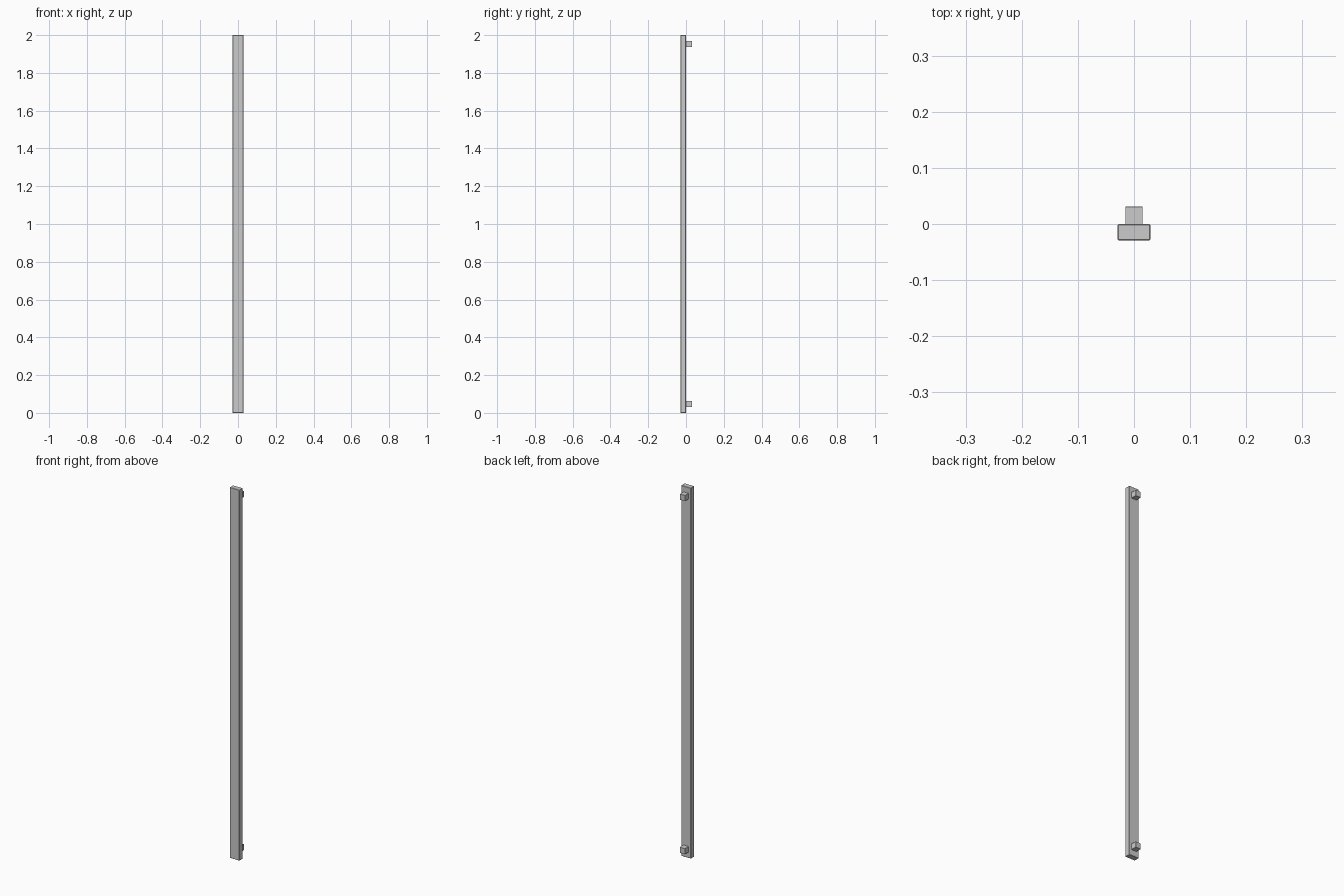
import bpy

if "Cube" in bpy.data.objects:
    bpy.data.objects.remove(bpy.data.objects["Cube"])


def box(name, lo, hi, bevel):
    """Axis-aligned box between two corners with slightly eased edges."""
    centre = [(a + b) / 2 for a, b in zip(lo, hi)]
    bpy.ops.mesh.primitive_cube_add(size=1, location=centre)
    ob = bpy.context.object
    ob.name = name
    ob.scale = [b - a for a, b in zip(lo, hi)]
    bpy.ops.object.transform_apply(location=False, rotation=False, scale=True)
    mod = ob.modifiers.new("eased_edges", "BEVEL")
    mod.width = bevel
    mod.segments = 1
    return ob


# Long upright bar
box("bar", (-0.029, -0.029, 0), (0.029, 0, 2), 0.0015)

# Square mounting pegs on the back, near each end
for label, z in (("lower", 0.047), ("upper", 1.953)):
    box(label + "_peg", (-0.0155, -0.001, z - 0.0155), (0.0155, 0.031, z + 0.0155), 0.0005)
